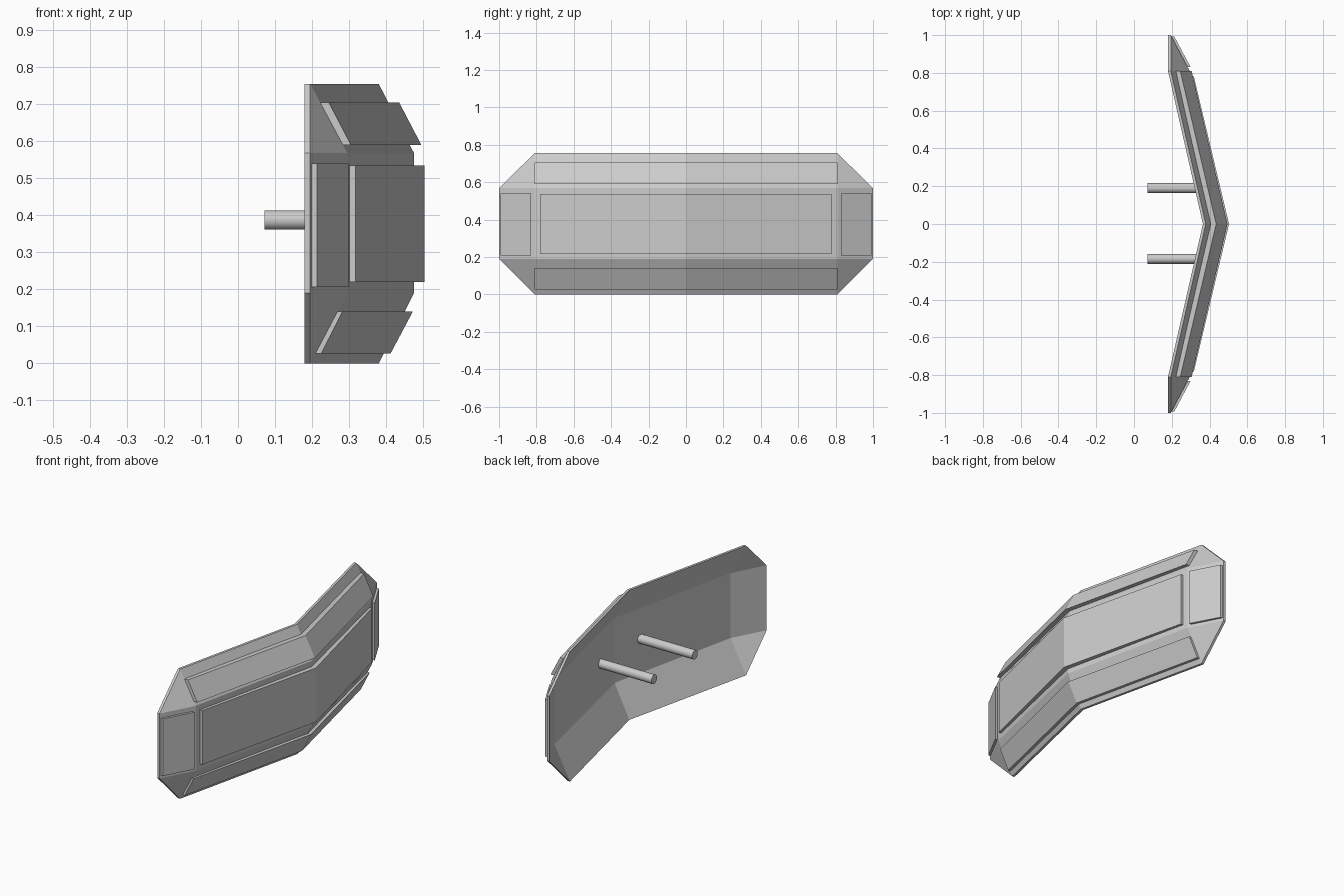
import bpy, bmesh
from math import radians, pi
from mathutils import Matrix

cube = bpy.data.objects.get("Cube")
if cube:
    bpy.data.objects.remove(cube)

GREY = (0.6, 0.6, 0.6)
steel = bpy.data.materials.new("plain grey")
steel.use_nodes = True
steel.diffuse_color = (*GREY, 1)
steel.node_tree.nodes["Principled BSDF"].inputs["Base Color"].default_value = (*GREY, 1)


def finish(name, bm):
    bmesh.ops.recalc_face_normals(bm, faces=bm.faces[:])
    mesh = bpy.data.meshes.new(name)
    bm.to_mesh(mesh)
    bm.free()
    mesh.materials.append(steel)
    obj = bpy.data.objects.new(name, mesh)
    bpy.context.collection.objects.link(obj)
    return obj


def plate(name, polygons, depth):
    """Thicken a sheet of polygons backwards along x."""
    bm = bmesh.new()
    for poly in polygons:
        bm.faces.new([bm.verts.new(p) for p in poly])
    bmesh.ops.remove_doubles(bm, verts=bm.verts[:], dist=0.0005)
    bmesh.ops.recalc_face_normals(bm, faces=bm.faces[:])
    back = bmesh.ops.extrude_face_region(bm, geom=bm.faces[:], use_keep_orig=True)
    moved = [v for v in back["geom"] if isinstance(v, bmesh.types.BMVert)]
    bmesh.ops.translate(bm, verts=moved, vec=(-depth, 0, 0))
    return finish(name, bm)


def bent_panel(name, half, z_low, z_high, mid, end, depth):
    """Panel folded at y = 0; mid and end hold x at the low and high edges."""
    polys = [[(mid[0], 0, z_low), (mid[1], 0, z_high),
              (end[1], s * half, z_high), (end[0], s * half, z_low)] for s in (1, -1)]
    return plate(name, polys, depth)


# Shell: folded centre, sloping top and bottom, chamfered ends
TOP, UP, LOW = 0.755, 0.568, 0.19
faces = []
for s in (1, -1):
    y1, y2 = s * 0.81, s
    faces.append([(0.475, 0, LOW), (0.475, 0, UP), (0.295, y1, UP), (0.295, y1, LOW)])
    faces.append([(0.295, y1, LOW), (0.295, y1, UP), (0.195, y2, UP), (0.195, y2, LOW)])
    for z_in, z_out in ((UP, TOP), (LOW, 0)):
        faces.append([(0.475, 0, z_in), (0.38, 0, z_out), (0.195, y1, z_out), (0.295, y1, z_in)])
        faces.append([(0.295, y1, z_in), (0.195, y1, z_out), (0.195, y2, z_in)])
plate("shell", faces, 0.015)

# Raised panels on the convex side
bent_panel("centre_panel", 0.78, 0.22, 0.535, (0.503, 0.503), (0.317, 0.317), 0.03)
bent_panel("upper_panel", 0.81, 0.59, 0.705, (0.495, 0.435), (0.305, 0.245), 0.028)
bent_panel("lower_panel", 0.81, 0.027, 0.14, (0.412, 0.472), (0.225, 0.282), 0.02)
for side, s in (("rear", 1), ("front", -1)):
    quad = [(0.3, s * 0.83, 0.207), (0.3, s * 0.83, 0.54),
            (0.213, s * 0.993, 0.54), (0.213, s * 0.993, 0.207)]
    plate(side + "_end_panel", [quad], 0.015)

# Two mounting pegs behind the shell
for side, y in (("rear", 0.19), ("front", -0.185)):
    bm = bmesh.new()
    bmesh.ops.create_cone(bm, cap_ends=True, segments=32, radius1=0.026, radius2=0.026, depth=0.355,
                          matrix=Matrix.Translation((0.2495, y, 0.387)) @ Matrix.Rotation(pi / 2, 4, "Y"))
    peg = finish(side + "_peg", bm)
    bpy.ops.object.select_all(action="DESELECT")
    peg.select_set(True)
    bpy.context.view_layer.objects.active = peg
    bpy.ops.object.shade_smooth_by_angle(angle=radians(30))
